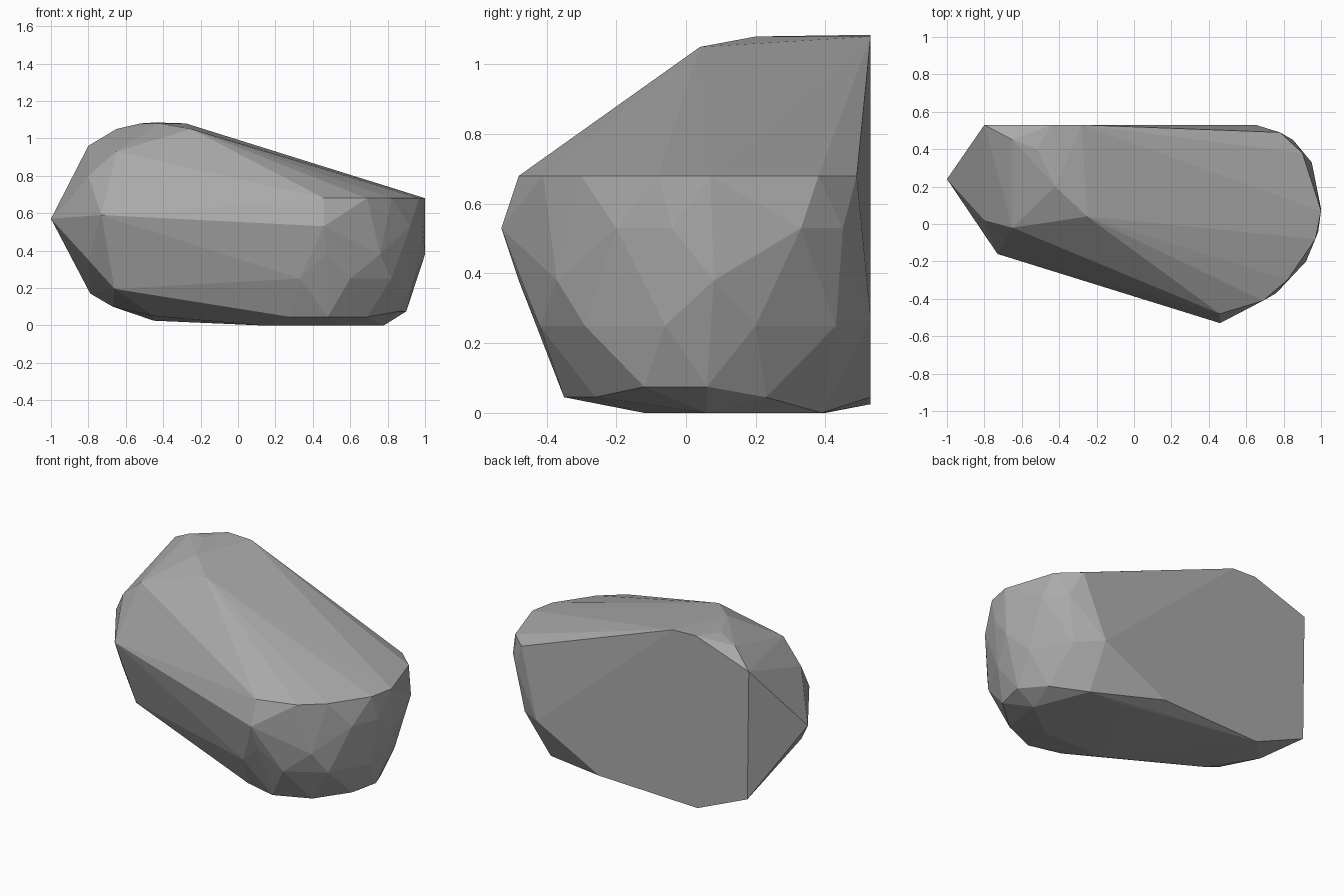
import bpy
import bmesh

# Remove the default cube only
default_cube = bpy.data.objects.get("Cube")
if default_cube:
    bpy.data.objects.remove(default_cube, do_unlink=True)


def make_material(name, colour):
    """One flat colour for viewport and render."""
    material = bpy.data.materials.new(name)
    material.use_nodes = True
    material.diffuse_color = colour
    shader = material.node_tree.nodes["Principled BSDF"]
    shader.inputs["Base Color"].default_value = colour
    shader.inputs["Roughness"].default_value = 0.9
    return material


def at_height(outline, z):
    """Lift a plan outline to a level."""
    return [(x, y, z) for x, y in outline]


def at_depth(outline, y):
    """Stand an elevation outline on a vertical plane."""
    return [(x, y, z) for x, z in outline]


def build_hull(name, corners, material):
    """Stretch a flat-shaded skin tightly around the chiselled corners."""
    mesh = bpy.data.meshes.new(name)
    shape = bmesh.new()
    for corner in corners:
        shape.verts.new(corner)
    result = bmesh.ops.convex_hull(shape, input=shape.verts[:])
    unused = [v for v in result["geom_interior"] if isinstance(v, bmesh.types.BMVert)]
    bmesh.ops.delete(shape, geom=unused, context="VERTS")
    bmesh.ops.recalc_face_normals(shape, faces=shape.faces[:])
    for face in shape.faces:
        face.smooth = False
    shape.to_mesh(mesh)
    shape.free()
    mesh.materials.append(material)
    rock = bpy.data.objects.new(name, mesh)
    bpy.context.collection.objects.link(rock)
    return rock


# Broad flat back
back = at_depth([(-.8, .96), (-.44, 1.085), (-.28, 1.08), (.65, .27),
                 (.22, .045), (-.45, .025), (-.79, .17)], .53)

# Rim where the sloping top meets the round end
rim = at_height([(.46, -.48), (.69, -.41), (.82, -.3), (.97, -.08),
                 (1, .07), (.9, .38), (.78, .49)], .68)

# Underside resting on the ground
underside = at_height([(.12, -.12), (.55, -.12), (.78, .06), (.65, .39), (.43, .4)], 0)

# Low bevel around the underside
bevel = at_height([(.28, -.3), (.48, -.35), (.69, -.26), (.82, .23)], .045)
bevel += at_height([(.86, -.12), (.9, .06)], .075)

# Faceted bulge of the round end
lower_bulge = at_height([(.33, -.42), (.6, -.42), (.82, -.29), (.945, -.06),
                         (.93, .2), (.8, .43)], .25)
upper_bulge = at_height([(.46, -.53), (.92, -.2), (.985, -.04),
                         (.99, .12), (.95, .33), (.85, .45)], .53)
middle_bulge = at_height([(.47, -.48), (.76, -.37), (1, .08)], .38)

# Raised crest and the pointed end
crest = [(-.25, .04, 1.05), (-.25, .5, 1.06), (-.42, .2, 1.08),
         (-.52, .4, 1.08), (-.65, .45, 1.05), (-.65, -.02, .93)]
point = [(-1, .24, .57), (-.8, .02, .8), (-.73, -.16, .59),
         (-.8, .02, .35), (-.66, -.05, .195), (-.67, .3, .1), (-.45, .1, .05)]

stone = make_material("stone grey", (.4, .4, .4, 1))
build_hull("rock", back + rim + underside + bevel + lower_bulge
           + middle_bulge + upper_bulge + crest + point, stone)
